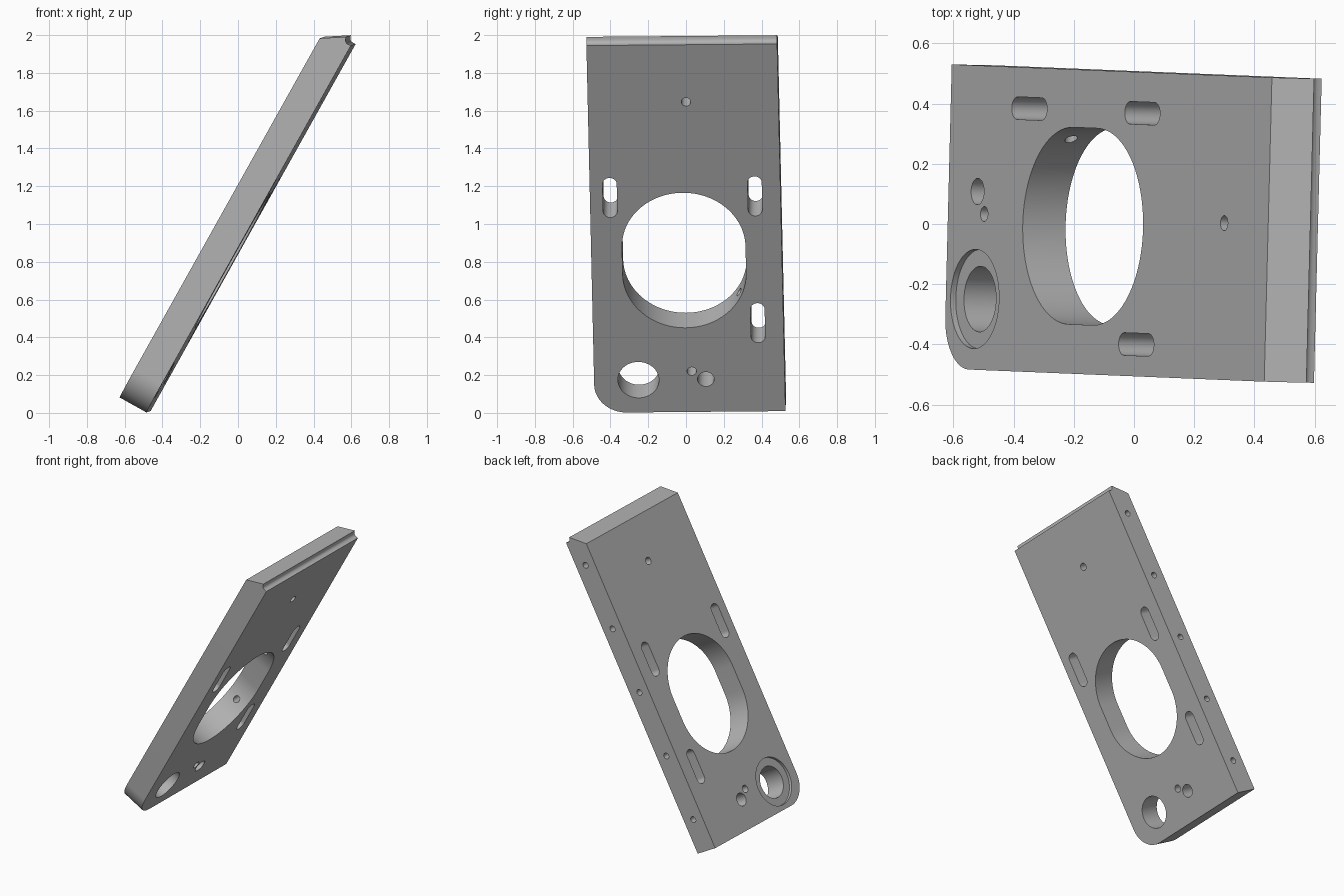
import bpy, bmesh, math
from mathutils import Matrix, Vector

default = bpy.data.objects.get("Cube")
if default:
    bpy.data.objects.remove(default, do_unlink=True)

# Plate frame: length, width and thickness directions
U = Vector((0.4875, -0.02, 0.8725)).normalized()
N = U.cross(Vector((0.025, 1.0, 0.008))).normalized()
V = N.cross(U)
TILT = Matrix((U, V, N)).transposed().to_4x4()

U0, V0, V1, N0, N1 = -0.228, -0.495, 0.515, 0.418, 0.581
MID = (N0 + N1) / 2


def make_object(name, bm):
    bmesh.ops.recalc_face_normals(bm, faces=bm.faces)
    mesh = bpy.data.meshes.new(name)
    bm.to_mesh(mesh)
    bm.free()
    obj = bpy.data.objects.new(name, mesh)
    bpy.context.collection.objects.link(obj)
    return obj


def prism(name, points, offset):
    """Extrude a closed outline of 3D points along an offset."""
    bm = bmesh.new()
    face = bm.faces.new([bm.verts.new(p) for p in points])
    moved = bmesh.ops.extrude_face_region(bm, geom=[face], use_keep_orig=True)
    bmesh.ops.translate(bm, vec=offset, verts=[g for g in moved["geom"]
                                              if isinstance(g, bmesh.types.BMVert)])
    return make_object(name, bm)


def hole(u, v, r, straight=0.0, bottom=N0 - 0.1, segs=64):
    """Round or slotted cutter through the thickness."""
    pts = []
    for end in (1, -1):
        for i in range(segs // 2 + (1 if straight else 0)):
            a = math.pi * (2 * i / segs - end / 2)
            pts.append((u + end * straight / 2 + r * math.cos(a),
                        v + r * math.sin(a), bottom))
    return prism("hole_cutter", pts, (0, 0, N1 + 0.1 - bottom))


def side_hole(u, r=0.021, depth=0.25, segs=24):
    """Round cutter drilled in from the left edge."""
    pts = [(u + r * math.cos(2 * math.pi * i / segs), V1 - depth,
            MID + r * math.sin(2 * math.pi * i / segs)) for i in range(segs)]
    return prism("side_hole_cutter", pts, (0, depth + 0.1, 0))


# Plate section with chamfered top end and small concave notch
a, b = Vector((2.027, 0.4625)), Vector((1.999, N0))
bulge = Vector((-0.012, 0.008))
section = [Vector((U0, N0)), Vector((U0, N1)), Vector((1.952, N1))]
section += [a.lerp(b, i / 8) + bulge * math.sin(math.pi * i / 8) for i in range(9)]
plate = prism("mounting_plate", [(p.x, V0, p.y) for p in section], (0, V1 - V0, 0))

# Rounded lower right corner
bm = bmesh.new()
bm.from_mesh(plate.data)
corner = [e for e in bm.edges if all(abs(v.co.x - U0) < 1e-4 and
                                     abs(v.co.y - V0) < 1e-4 for v in e.verts)]
bmesh.ops.bevel(bm, geom=corner, offset=0.17, segments=20, profile=0.5, affect='EDGES')
bm.to_mesh(plate.data)
bm.free()

# Cutters: main opening, slots, bores and drilled edge holes
cutters = [
    hole(0.692, -0.004, 0.327, 0.165, segs=96),
    hole(1.075, -0.389, 0.0375, 0.165, segs=32),
    hole(1.077, 0.379, 0.0375, 0.165, segs=32),
    hole(0.308, 0.379, 0.0375, 0.165, segs=32),
    hole(1.652, 0.0255, 0.025, segs=24),
    hole(0.0185, 0.023, 0.025, segs=24),
    hole(-0.0305, 0.097, 0.044, segs=32),
    hole(-0.031, -0.26, 0.109),
    hole(-0.031, -0.26, 0.165, bottom=N1 - 0.02),
]
cutters += [side_hole(-0.004 + 0.4555 * i) for i in range(5)]
for cutter in cutters:
    cutter.hide_render = True
    mod = plate.modifiers.new("cut", 'BOOLEAN')
    mod.operation = 'DIFFERENCE'
    mod.solver = 'EXACT'
    mod.object = cutter

# Bake the cuts and drop the cutters
bpy.context.view_layer.update()
graph = bpy.context.evaluated_depsgraph_get()
baked = bpy.data.meshes.new_from_object(plate.evaluated_get(graph))
plate.modifiers.clear()
plate.data = baked
for cutter in cutters:
    bpy.data.objects.remove(cutter, do_unlink=True)

# Lean the plate into place
plate.data.transform(TILT)

# Single grey finish
grey = bpy.data.materials.new("plain_grey")
grey.use_nodes = True
colour = (0.45, 0.45, 0.45, 1.0)
grey.diffuse_color = colour
grey.node_tree.nodes["Principled BSDF"].inputs["Base Color"].default_value = colour
plate.data.materials.clear()
plate.data.materials.append(grey)
for poly in plate.data.polygons:
    poly.material_index = 0

bpy.ops.object.select_all(action='DESELECT')
plate.select_set(True)
bpy.context.view_layer.objects.active = plate
bpy.ops.object.shade_smooth_by_angle(angle=math.radians(30))
